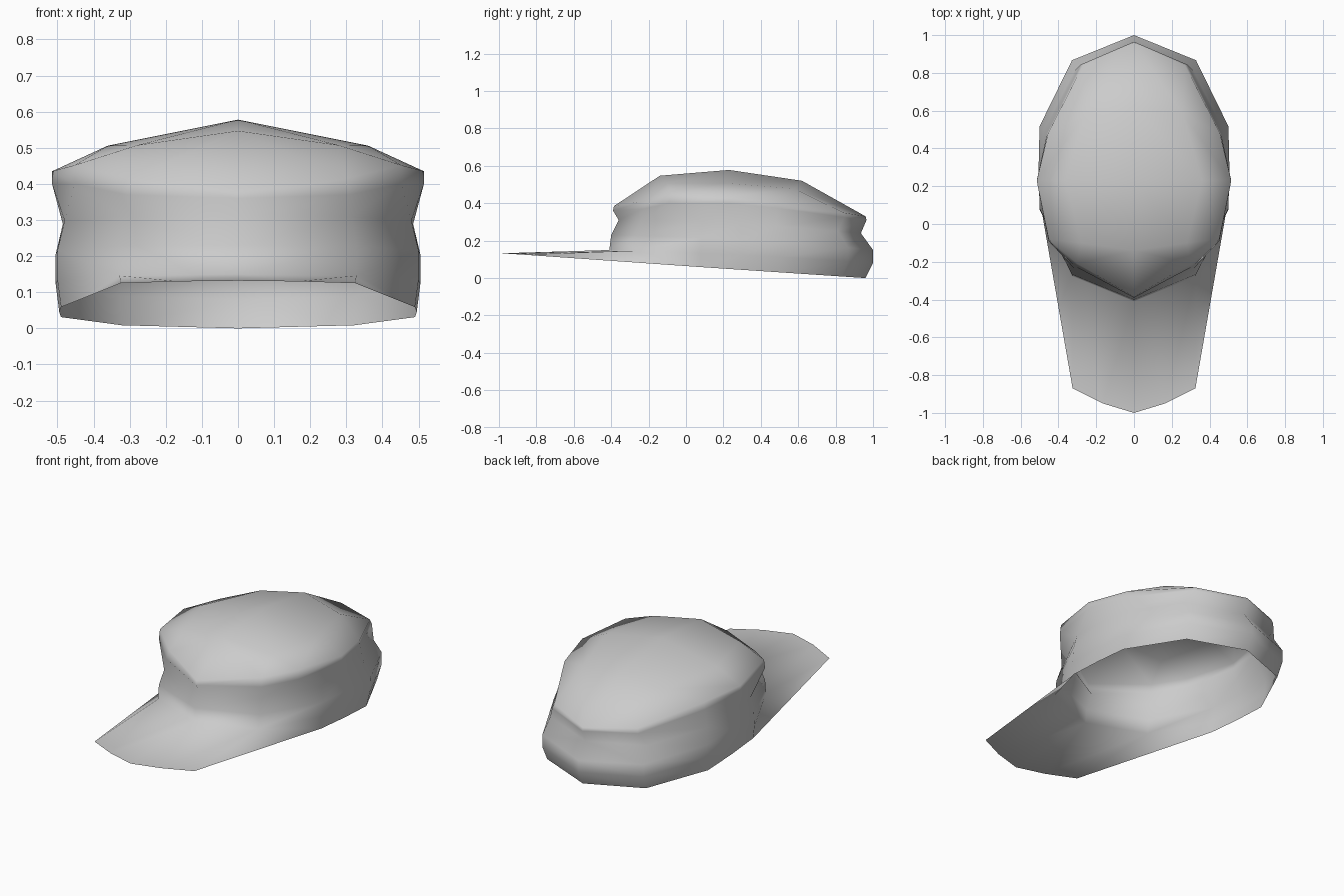
import bpy, bmesh

if "Cube" in bpy.data.objects:
    bpy.data.objects.remove(bpy.data.objects["Cube"])

bm = bmesh.new()

# Half outline shared by the band rings, back centre to front centre (unit size)
OUTLINE = [(0, 1), (.65, .81), (.99, .31), (1, 0), (.99, -.31), (.65, -.81), (0, -1)]


def band_ring(half_width, back, front, z_back, z_front, bump=0.0, count=7):
    """Tilted ring: height runs from back to front, with a slight rise at the sides."""
    mid, rad = (back + front) / 2, (back - front) / 2
    ring = []
    for u, v in OUTLINE[:count]:
        t = (1 - v) / 2
        z = z_back + (z_front - z_back) * t + bump * (1 - v * v)
        ring.append(bm.verts.new((half_width * u, mid + rad * v, z)))
    return ring


def verts(points):
    return [bm.verts.new(p) for p in points]


def bridge(low, high):
    for i in range(min(len(low), len(high)) - 1):
        bm.faces.new((low[i + 1], low[i], high[i], high[i + 1]))


# Head band: open hem at the back and sides, full rings above
hem = band_ring(.495, .96, -.39, 0, .09, 0, 5)
lower = band_ring(.505, 1.0, -.41, .08, .15, .008)
upper = band_ring(.505, 1.0, -.40, .15, .23, .015)
waist = band_ring(.485, .935, -.36, .24, .31, .014)

# Crown overhang: lower and upper rim
rim_low = verts([(0, .965, .31), (.28, .845, .325), (.46, .48, .375), (.515, .23, .40),
                 (.452, -.09, .40), (.31, -.225, .37), (0, -.39, .36)])
rim_top = verts([(0, .96, .33), (.27, .84, .35), (.455, .48, .415), (.515, .23, .435),
                 (.452, -.08, .452), (.30, -.21, .415), (0, -.385, .385)])
rings = [hem, lower, upper, waist, rim_low, rim_top]
for a, b in zip(rings, rings[1:]):
    bridge(a, b)

# Domed top: a small grid inside the rim
centre = verts([(0, .62, .52), (0, .23, .578), (0, -.14, .547)])
side = verts([(.26, .58, .478), (.36, .23, .506), (.28, -.10, .507)])
bridge(side, centre)
bridge(rim_top[2:5], side)
B, b1, b2, s, f2, f1, F = rim_top
bm.faces.new((B, centre[0], side[0], b1))
bm.faces.new((b1, side[0], b2))
bm.faces.new((f2, side[2], f1))
bm.faces.new((f1, side[2], centre[2], F))

# Peak: thin sheet from the front of the band to a rounded tip
tip = verts([(.325, -.87, .125), (.165, -.95, .13), (0, -1, .132)])
corner = hem[4]
bm.faces.new((corner, lower[4], lower[5]))
bm.faces.new((corner, lower[5], tip[0]))
bm.faces.new((tip[0], lower[5], tip[1]))
bm.faces.new((tip[1], lower[5], lower[6], tip[2]))

bmesh.ops.recalc_face_normals(bm, faces=bm.faces[:])
bm.normal_update()
top = max(bm.faces, key=lambda f: f.calc_center_median().z)
if top.normal.z < 0:
    bmesh.ops.reverse_faces(bm, faces=bm.faces[:])
for f in bm.faces:
    f.smooth = True

mesh = bpy.data.meshes.new("peaked_cap")
bm.to_mesh(mesh)
bm.free()
cap = bpy.data.objects.new("peaked_cap", mesh)
bpy.context.collection.objects.link(cap)

# Left half
mirror = cap.modifiers.new("mirror", 'MIRROR')
mirror.merge_threshold = .001
